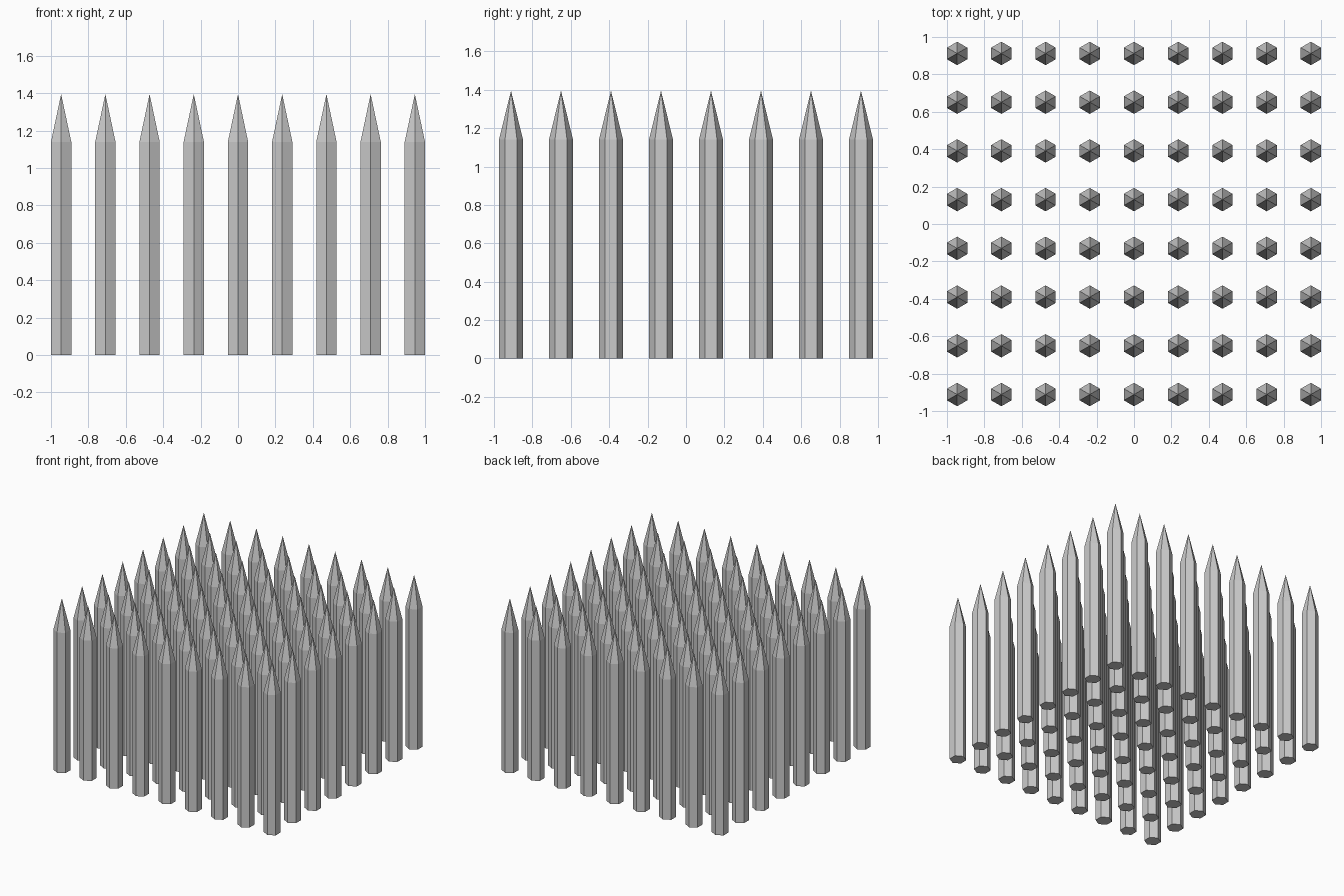
import bpy, bmesh, math

if "Cube" in bpy.data.objects:
    bpy.data.objects.remove(bpy.data.objects["Cube"])

COLS, ROWS = 9, 8
DX, DY = 0.2364, 0.2605      # spacing between posts
R, SHOULDER, TIP = 0.0625, 1.14, 1.395


def stake_mesh():
    """Six-sided post with a pointed top, corners facing front and back."""
    bm = bmesh.new()
    angles = [math.radians(90 + 60 * i) for i in range(6)]
    low, high = ([bm.verts.new((R * math.cos(a), R * math.sin(a), z)) for a in angles]
                 for z in (0, SHOULDER))
    tip = bm.verts.new((0, 0, TIP))
    bm.faces.new(low[::-1])
    for i in range(6):
        j = (i + 1) % 6
        bm.faces.new((low[i], low[j], high[j], high[i]))
        bm.faces.new((high[i], high[j], tip))
    mesh = bpy.data.meshes.new("stake")
    bm.to_mesh(mesh)
    bm.free()
    return mesh


# Grid of identical stakes sharing one mesh
mesh = stake_mesh()
for row in range(ROWS):
    for col in range(COLS):
        stake = bpy.data.objects.new(f"stake_row{row + 1}_col{col + 1}", mesh)
        stake.location = ((col - (COLS - 1) / 2) * DX, (row - (ROWS - 1) / 2) * DY, 0)
        bpy.context.collection.objects.link(stake)
